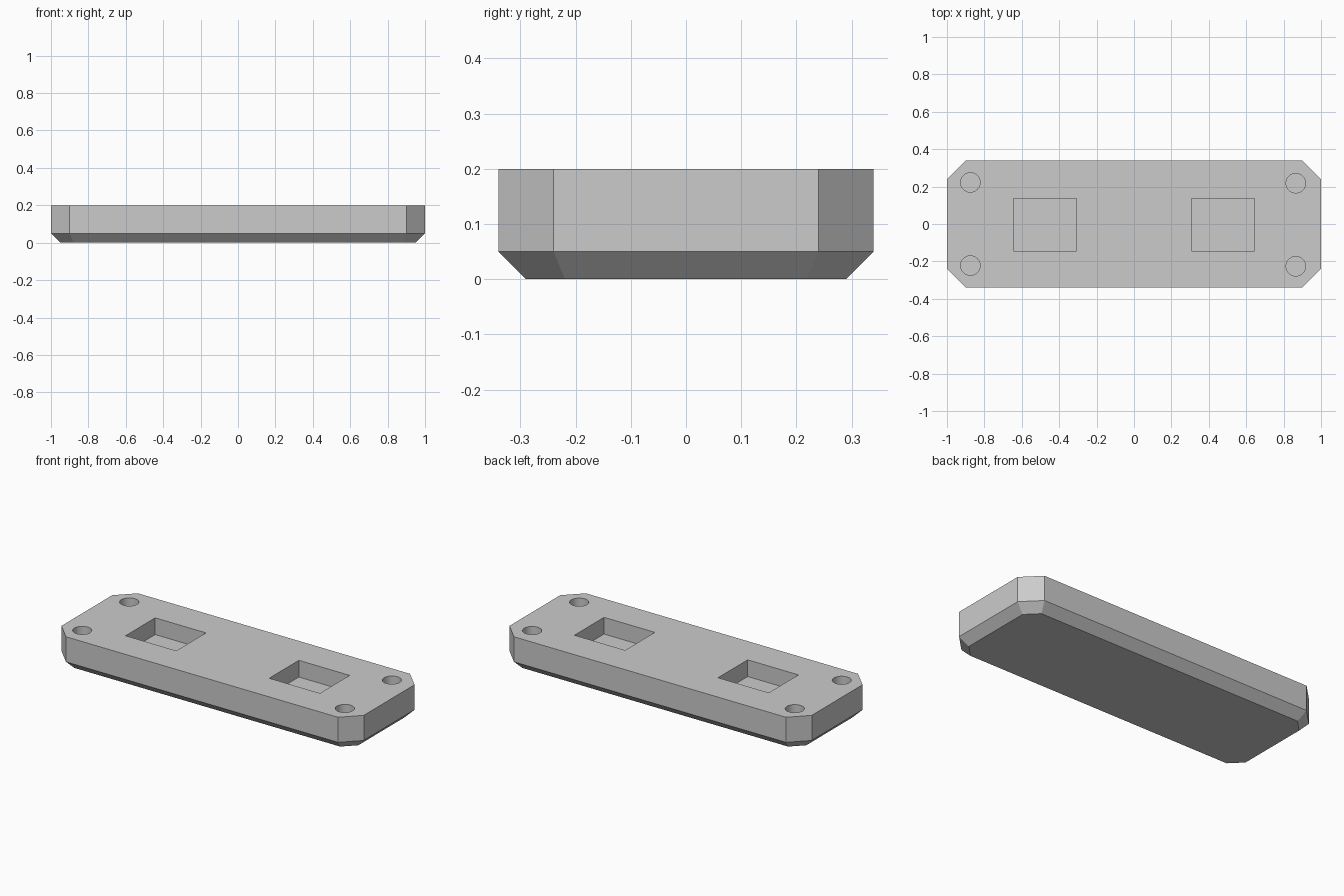
import bpy
import bmesh

cube = bpy.data.objects.get("Cube")
if cube:
    bpy.data.objects.remove(cube, do_unlink=True)

# Plain grey material
GREY = (0.6, 0.6, 0.6, 1)
grey = bpy.data.materials.new("grey")
grey.use_nodes = True
grey.diffuse_color = GREY
grey.node_tree.nodes["Principled BSDF"].inputs["Base Color"].default_value = GREY

LENGTH, WIDTH, HEIGHT = 1.0, 0.34, 0.2   # half length, half width, full height
CORNER, BEVEL, DEPTH = 0.1, 0.05, 0.1


def outline(inset):
    """Rectangle with cut corners, offset inwards evenly."""
    x, y = LENGTH - inset, WIDTH - inset
    c = CORNER - inset * (2 - 2 ** 0.5)
    return [(x, c - y), (x, y - c), (x - c, y), (c - x, y),
            (-x, y - c), (-x, c - y), (c - x, -y), (x - c, -y)]


def make_object(name, bm):
    bmesh.ops.recalc_face_normals(bm, faces=bm.faces)
    mesh = bpy.data.meshes.new(name)
    bm.to_mesh(mesh)
    bm.free()
    mesh.materials.append(grey)
    obj = bpy.data.objects.new(name, mesh)
    bpy.context.collection.objects.link(obj)
    return obj


# Body: stacked outlines with a sloped lower edge
bm = bmesh.new()
rings = [[bm.verts.new((x, y, z)) for x, y in outline(inset)]
         for z, inset in ((0, BEVEL), (BEVEL, 0), (HEIGHT, 0))]
for low, high in zip(rings, rings[1:]):
    for i in range(len(low)):
        j = (i + 1) % len(low)
        bm.faces.new((low[i], low[j], high[j], high[i]))
bm.faces.new(rings[0][::-1])
bm.faces.new(rings[-1])
body = make_object("base_plate", bm)


def cut(name, bm, x, y):
    """Sink a recess into the top of the body."""
    cutter = make_object(name, bm)
    cutter.location = (x, y, HEIGHT)
    cutter.hide_render = True
    mod = body.modifiers.new(name, 'BOOLEAN')
    mod.operation = 'DIFFERENCE'
    mod.solver = 'EXACT'
    mod.object = cutter
    bpy.context.view_layer.objects.active = body
    bpy.ops.object.modifier_apply(modifier=name)
    bpy.data.objects.remove(cutter, do_unlink=True)


# Rectangular pockets
for side, x in (("left", 0.475), ("right", -0.475)):
    bm = bmesh.new()
    bmesh.ops.create_cube(bm, size=1)
    bmesh.ops.scale(bm, vec=(0.336, 0.28, 2 * DEPTH), verts=bm.verts)
    cut(side + "_pocket", bm, x, -0.004)

# Round holes near the corners
for x, y in ((-0.875, 0.222), (-0.875, -0.222), (0.865, 0.218), (0.865, -0.226)):
    bm = bmesh.new()
    bmesh.ops.create_cone(bm, cap_ends=True, segments=32, radius1=0.052,
                          radius2=0.052, depth=2 * DEPTH)
    cut("corner_hole", bm, x, y)

# Smooth hole walls, sharp everywhere else
bpy.ops.object.select_all(action='DESELECT')
body.select_set(True)
bpy.context.view_layer.objects.active = body
bpy.ops.object.shade_smooth_by_angle(angle=0.5)
